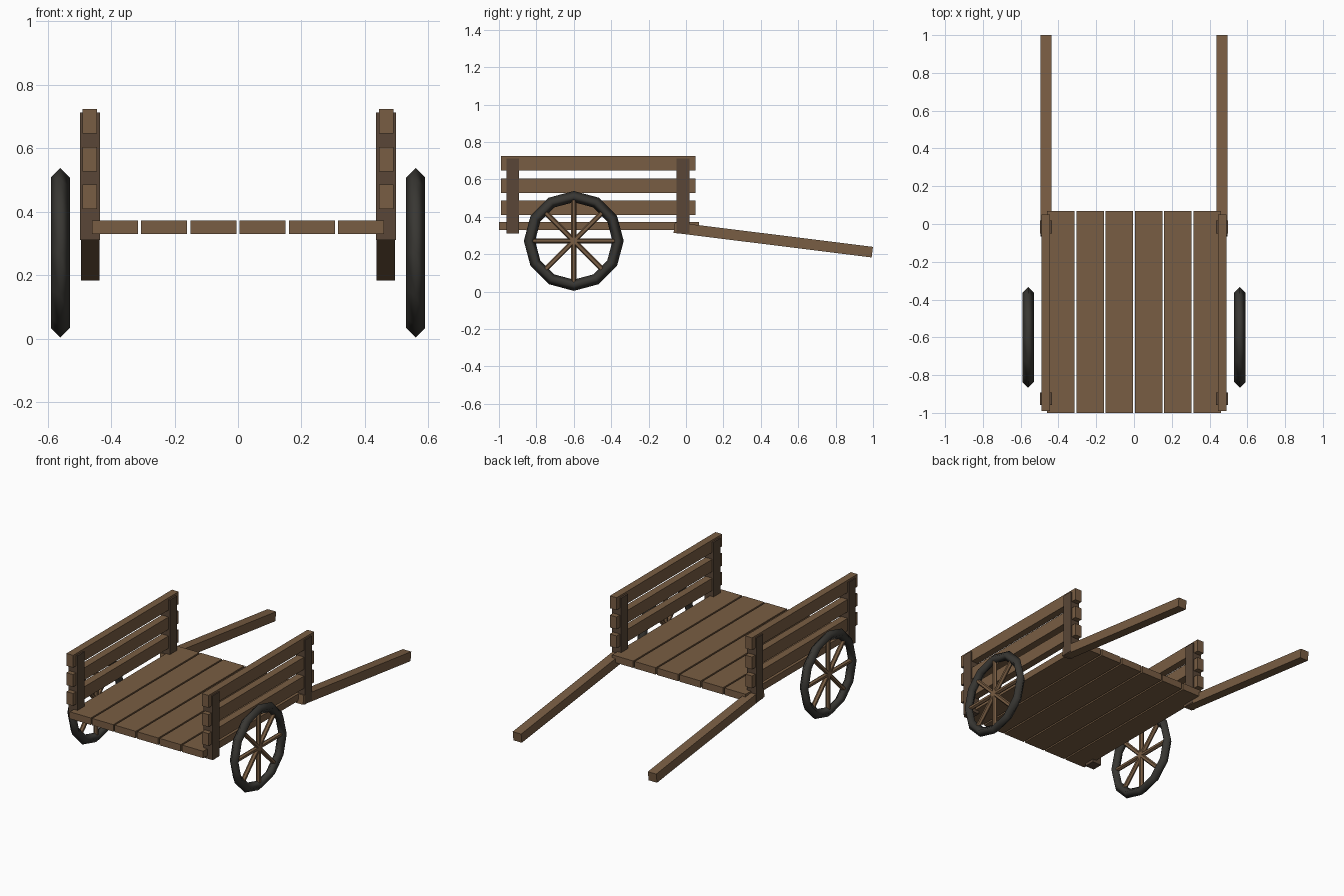
import bpy
import math
from mathutils import Matrix

cube = bpy.data.objects.get("Cube")
if cube:
    bpy.data.objects.remove(cube, do_unlink=True)


def material(name, rgb):
    mat = bpy.data.materials.new(name)
    mat.use_nodes = True
    mat.diffuse_color = (*rgb, 1)
    mat.node_tree.nodes["Principled BSDF"].inputs["Base Color"].default_value = (*rgb, 1)
    return mat


plank_wood = material("plank wood", (0.19, 0.11, 0.056))
post_wood = material("dark post wood", (0.10, 0.062, 0.038))
tire_black = material("tire black", (0.04, 0.038, 0.033))


def finish(name, mat):
    obj = bpy.context.object
    obj.name = name
    obj.data.materials.append(mat)
    return obj


def box(name, center, size, mat, tilt=0):
    """Box with the given full size, tilted about the x axis."""
    bpy.ops.mesh.primitive_cube_add(size=1, location=center, rotation=(tilt, 0, 0))
    obj = finish(name, mat)
    obj.data.transform(Matrix.Diagonal((*size, 1)))
    return obj


# Cart bed: a row of six long planks
PITCH = 0.155
for i in range(6):
    box(f"floor_plank_{i + 1}", ((i - 2.5) * PITCH, -0.465, 0.351),
        (0.145, 1.07, 0.043), plank_wood)

WHEEL_Y, WHEEL_Z = -0.6, 0.271
RIM, TUBE = 0.237, 0.03

for side, s in (("left", 1), ("right", -1)):
    # Side walls: three rails held by two posts
    for i, z in enumerate((0.448, 0.566, 0.686)):
        box(f"{side}_rail_{i + 1}", (s * 0.467, -0.47, z),
            (0.046, 1.04, 0.077), plank_wood)
    for name, y in (("front", -0.926), ("back", -0.016)):
        box(f"{side}_{name}_post", (s * 0.466, y, 0.512),
            (0.063, 0.067, 0.401), post_wood)

    # Pulling handle, sloping down to the back
    box(f"{side}_handle", (s * 0.466, 0.4665, 0.277),
        (0.058, 1.067, 0.057), plank_wood, tilt=math.radians(-7.1))

    # Wheel: diamond-section tire and four bars forming eight spokes
    hub = (s * 0.56, WHEEL_Y, WHEEL_Z)
    bpy.ops.mesh.primitive_torus_add(
        major_segments=12, minor_segments=4, major_radius=RIM, minor_radius=TUBE,
        location=hub, rotation=(0, math.pi / 2, 0))
    bpy.ops.object.shade_smooth()
    finish(f"{side}_tire", tire_black)
    for i in range(4):
        bpy.ops.mesh.primitive_cylinder_add(
            vertices=6, radius=0.014, depth=2 * RIM - TUBE,
            location=hub, rotation=(i * math.pi / 4, 0, 0))
        finish(f"{side}_spoke_bar_{i + 1}", plank_wood)
